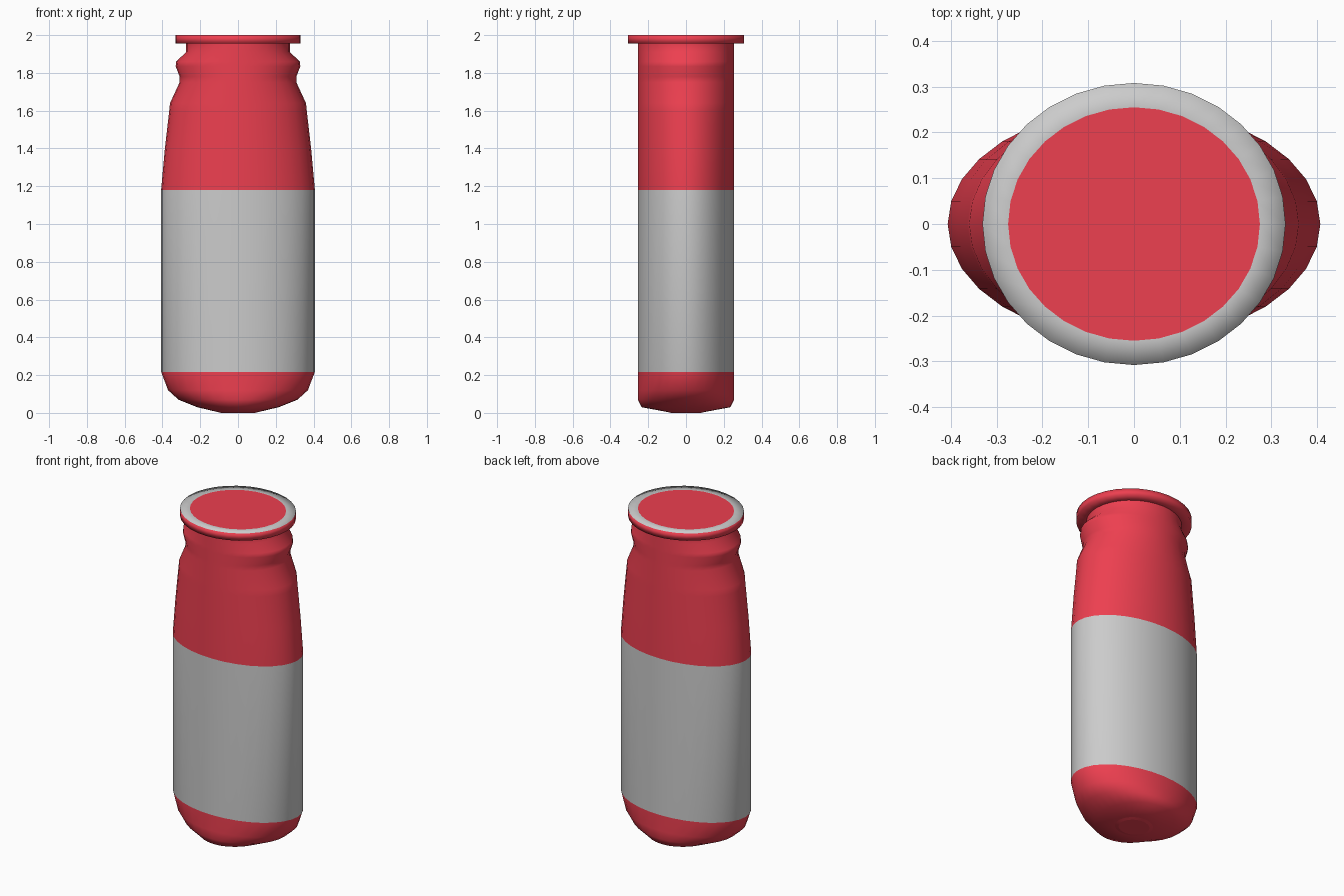
import bpy, bmesh
from math import cos, sin, pi

if "Cube" in bpy.data.objects:
    bpy.data.objects.remove(bpy.data.objects["Cube"])

SIDES = 32


def material(name, color):
    m = bpy.data.materials.new(name)
    m.diffuse_color = color
    m.use_nodes = True
    m.node_tree.nodes["Principled BSDF"].inputs["Base Color"].default_value = m.diffuse_color
    return m


red = material("red", (0.85, 0.05, 0.08, 1))
grey = material("grey", (0.8, 0.8, 0.8, 1))


def loft(name, rows, grey_bands=(), cap_start=False, cap_end=False, angle=None):
    """Skin elliptical rings given as (rx, ry, z)."""
    bm = bmesh.new()
    rings = [[bm.verts.new((rx * cos(2 * pi * i / SIDES), ry * sin(2 * pi * i / SIDES), z))
              for i in range(SIDES)] for rx, ry, z in rows]
    for k, (a, b) in enumerate(zip(rings, rings[1:])):
        for i in range(SIDES):
            j = (i + 1) % SIDES
            f = bm.faces.new((a[i], a[j], b[j], b[i]))
            f.material_index = 1 if k in grey_bands else 0
    if cap_start:
        bm.faces.new(rings[0][::-1])
    if cap_end:
        bm.faces.new(rings[-1])
    mesh = bpy.data.meshes.new(name)
    bm.to_mesh(mesh)
    bm.free()
    mesh.materials.append(red)
    mesh.materials.append(grey)
    mesh.polygons.foreach_set("use_smooth", [True] * len(mesh.polygons))
    ob = bpy.data.objects.new(name, mesh)
    bpy.context.collection.objects.link(ob)
    if angle:
        mesh.set_sharp_from_angle(angle=angle)
    return ob


# Bottle body: rounded base, grey label band, tapered shoulder, beaded neck
D = 0.255
loft("bottle_body", [
    (0.11, 0.10, 0.005), (0.215, 0.235, 0.03), (0.315, D, 0.07), (0.37, D, 0.12),
    (0.407, D, 0.217), (0.407, D, 1.18), (0.387, D, 1.40), (0.364, D, 1.60),
    (0.36, D, 1.64), (0.309, D, 1.75), (0.309, D, 1.78), (0.33, D, 1.835),
    (0.327, D, 1.86), (0.275, D, 1.91), (0.275, D, 1.955),
], grey_bands=(4,), cap_start=True, angle=1.2)

# Flat base pad touching the ground
loft("base_pad", [(0.11, 0.10, 0.005), (0.09, 0.08, 0.0)], cap_end=False)
loft("base_foot", [(0.09, 0.08, 0.0), (0.02, 0.02, 0.0)], cap_end=True)

# Flanged lip with grey top face
loft("lip", [(0.275, D, 1.955), (0.331, 0.308, 1.955), (0.331, 0.308, 2.0),
             (0.275, D, 2.0)], grey_bands=(2,))

# Red lid disc flush with the lip
loft("lid", [(0.275, D, 2.0), (0.01, 0.01, 2.0)], cap_end=True)
